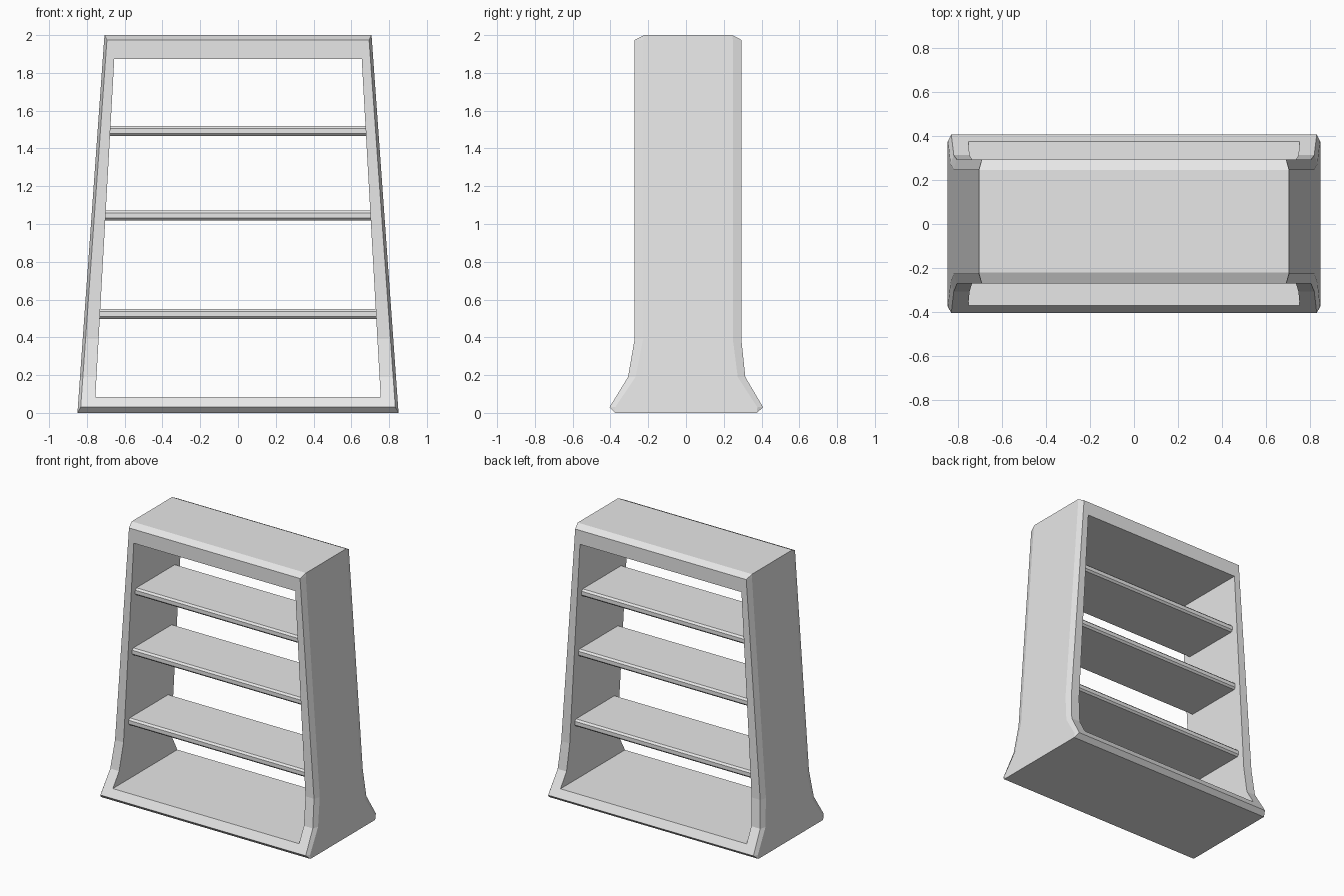
import bpy
import bmesh

if "Cube" in bpy.data.objects:
    bpy.data.objects.remove(bpy.data.objects["Cube"], do_unlink=True)

grey = bpy.data.materials.new("light_grey")
grey.use_nodes = True
grey.diffuse_color = (0.8, 0.8, 0.8, 1)
grey.node_tree.nodes["Principled BSDF"].inputs["Base Color"].default_value = (0.8, 0.8, 0.8, 1)


def loft(name, rings):
    """Solid made from matching closed rings, capped at both ends."""
    bm = bmesh.new()
    loops = [[bm.verts.new(p) for p in ring] for ring in rings]
    n = len(loops[0])
    for a, b in zip(loops, loops[1:]):
        for i in range(n):
            j = (i + 1) % n
            bm.faces.new((a[i], a[j], b[j], b[i]))
    bm.faces.new(loops[0][::-1])
    bm.faces.new(loops[-1])
    bmesh.ops.remove_doubles(bm, verts=bm.verts[:], dist=0.0001)
    bmesh.ops.recalc_face_normals(bm, faces=bm.faces[:])
    mesh = bpy.data.meshes.new(name)
    bm.to_mesh(mesh)
    bm.free()
    mesh.materials.append(grey)
    obj = bpy.data.objects.new(name, mesh)
    bpy.context.collection.objects.link(obj)
    return obj


def outer_x(z):
    return 0.85 - 0.0715 * z


def inner_x(z):
    return 0.76 - 0.056 * z


def frame_ring(z, front, back, cx, cy):
    """Rectangle with chamfered corners at height z."""
    x = outer_x(z)
    return [(-x + cx, front, z), (x - cx, front, z), (x, front + cy, z), (x, back - cy, z),
            (x - cx, back, z), (-x + cx, back, z), (-x, back - cy, z), (-x, front + cy, z)]


# Tapered outer body with a flared foot
frame = loft("bookcase_frame", [
    frame_ring(0, -0.375, 0.375, 0, 0),
    frame_ring(0.03, -0.405, 0.408, 0.015, 0.03),
    frame_ring(0.19, -0.307, 0.314, 0.015, 0.04),
    frame_ring(0.39, -0.272, 0.293, 0.015, 0.045),
    frame_ring(1.975, -0.272, 0.293, 0.015, 0.045),
    frame_ring(2.0, -0.222, 0.245, 0, 0)])

# Opening cut straight through from front to back
low, high = 0.085, 1.873
opening = loft("opening_cutter", [
    [(-inner_x(z), -1, z), (inner_x(z), -1, z), (inner_x(z), 1, z), (-inner_x(z), 1, z)]
    for z in (low, high)])
opening.hide_render = True
cut = frame.modifiers.new("opening", "BOOLEAN")
cut.operation = "DIFFERENCE"
cut.solver = "EXACT"
cut.object = opening
bpy.context.view_layer.objects.active = frame
bpy.ops.object.modifier_apply(modifier=cut.name)
bpy.data.objects.remove(opening, do_unlink=True)

# Shelves with chamfered long edges, let into the side walls
front, back, c = -0.225, 0.245, 0.013
for name, bottom in (("lower_shelf", 0.497), ("middle_shelf", 1.018), ("upper_shelf", 1.465)):
    top = bottom + 0.053
    section = [(front + c, bottom), (back - c, bottom), (back, bottom + c), (back, top - c),
               (back - c, top), (front + c, top), (front, top - c), (front, bottom + c)]
    half = inner_x(bottom) + 0.02
    loft(name, [[(x, y, z) for y, z in section] for x in (-half, half)])
